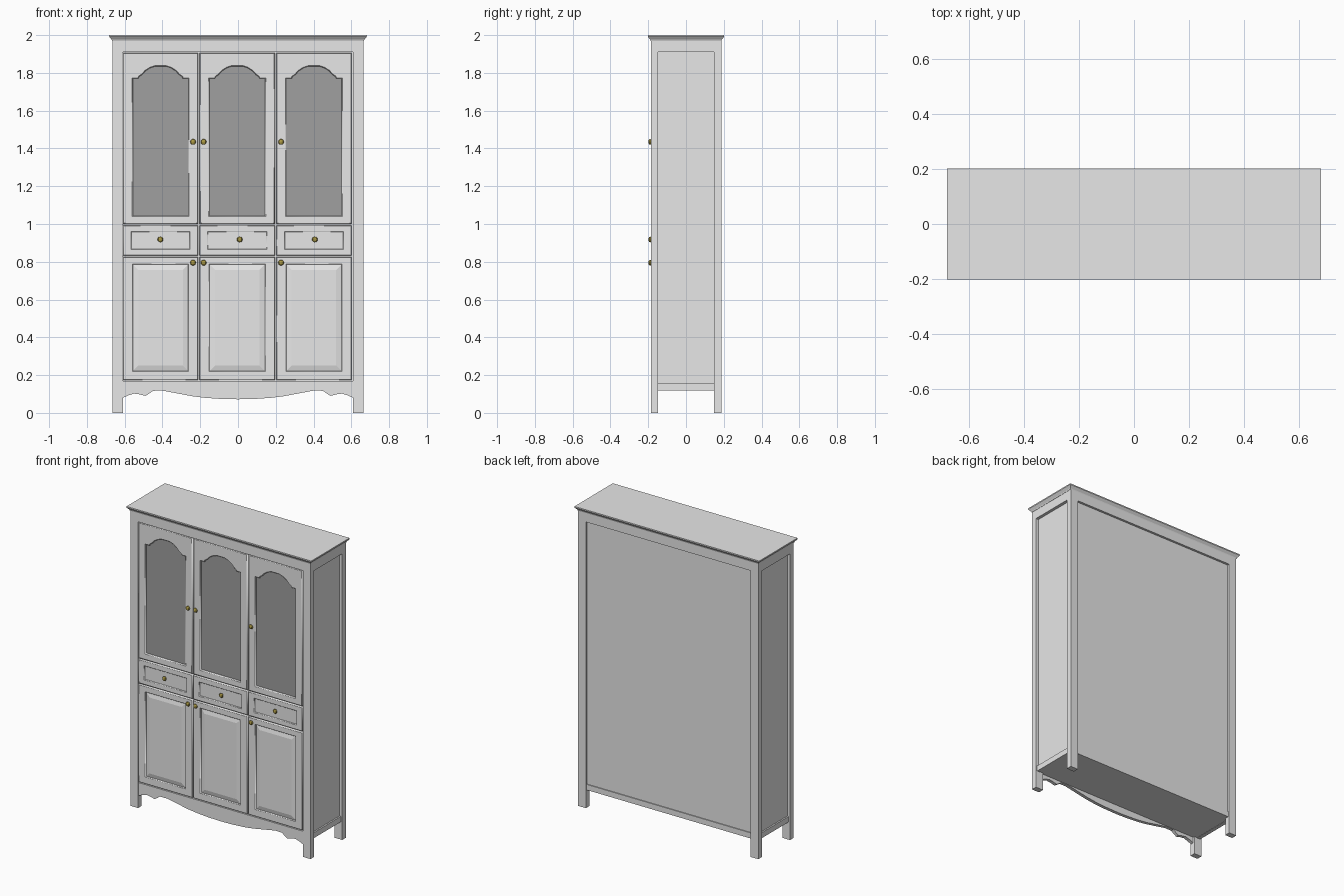
import bpy, bmesh, math

cube = bpy.data.objects.get("Cube")
if cube:
    bpy.data.objects.remove(cube, do_unlink=True)


def material(name, rgb):
    m = bpy.data.materials.new(name)
    m.use_nodes = True
    m.diffuse_color = (*rgb, 1)
    m.node_tree.nodes["Principled BSDF"].inputs["Base Color"].default_value = (*rgb, 1)
    return m


PAINT = material("painted_wood", (0.8, 0.8, 0.8))
GLASS = material("smoky_glass", (0.35, 0.35, 0.35))
BRASS = material("old_brass", (0.42, 0.33, 0.06))


def finish(name, bm, mat):
    bmesh.ops.recalc_face_normals(bm, faces=bm.faces)
    mesh = bpy.data.meshes.new(name)
    bm.to_mesh(mesh)
    bm.free()
    mesh.materials.append(mat)
    obj = bpy.data.objects.new(name, mesh)
    bpy.context.collection.objects.link(obj)
    return obj


def loft(name, rings, mat=PAINT):
    """Skin a stack of equal-length point rings and cap both ends."""
    bm = bmesh.new()
    rows = [[bm.verts.new(p) for p in ring] for ring in rings]
    n = len(rows[0])
    for a, b in zip(rows, rows[1:]):
        for i in range(n):
            j = (i + 1) % n
            bm.faces.new((a[i], a[j], b[j], b[i]))
    bm.faces.new(rows[0])
    bm.faces.new(rows[-1])
    return finish(name, bm, mat)


def rect(x0, x1, z0, z1):
    return [(x0, z0), (x1, z0), (x1, z1), (x0, z1)]


def prism(name, outline, y0, y1, mat=PAINT):
    return loft(name, [[(x, y, z) for x, z in outline] for y in (y0, y1)], mat)


def box(name, x0, x1, y0, y1, z0, z1, mat=PAINT):
    return prism(name, rect(x0, x1, z0, z1), y0, y1, mat)


def frame(name, outer, inner, y_front, y_back, bevel):
    """Board with an opening and chamfered edges."""
    curve = bpy.data.curves.new(name, "CURVE")
    curve.dimensions = "2D"
    curve.fill_mode = "BOTH"
    curve.extrude = (y_back - y_front) / 2 - bevel
    curve.bevel_depth = bevel
    curve.bevel_resolution = 0
    curve.offset = -bevel
    for loop in (outer, inner):
        s = curve.splines.new("POLY")
        s.points.add(len(loop) - 1)
        for p, (x, z) in zip(s.points, loop):
            p.co = (x, z, 0, 1)
        s.use_cyclic_u = True
    curve.materials.append(PAINT)
    obj = bpy.data.objects.new(name, curve)
    bpy.context.collection.objects.link(obj)
    obj.rotation_euler.x = math.pi / 2
    obj.location.y = (y_front + y_back) / 2
    bpy.ops.object.select_all(action="DESELECT")
    obj.select_set(True)
    bpy.context.view_layer.objects.active = obj
    bpy.ops.object.convert(target="MESH")


def knob(name, x, z):
    bm = bmesh.new()
    bmesh.ops.create_uvsphere(bm, u_segments=8, v_segments=6, radius=1)
    obj = finish(name, bm, BRASS)
    obj.scale = (0.015, 0.009, 0.015)
    obj.location = (x, -0.19, z)


# Carcass, with a recessed back and sides
box("carcass", -0.645, 0.645, -0.163, 0.172, 0.12, 1.93)

# Legs and side rails
for side, s in (("left", 1), ("right", -1)):
    box(side + "_front_leg", s * 0.609, s * 0.665, -0.185, -0.147, 0, 1.91)
    box(side + "_back_leg", s * 0.609, s * 0.665, 0.149, 0.187, 0, 1.91)
    box(side + "_bottom_rail", s * 0.63, s * 0.655, -0.147, 0.149, 0.118, 0.155)
box("back_bottom_rail", -0.609, 0.609, 0.16, 0.178, 0.118, 0.155)

# Fascia and flared crown
box("fascia", -0.665, 0.665, -0.185, 0.187, 1.91, 1.975)
steps = [(1.97, 0.667, 0.187), (1.976, 0.669, 0.189), (1.988, 0.679, 0.199),
         (1.992, 0.682, 0.202), (2.0, 0.682, 0.202)]
loft("crown", [[(-x, -y, z), (x, -y, z), (x, y, z), (-x, y, z)] for z, x, y in steps])

# Scalloped apron
half = [(0.609, 0.08), (0.58, 0.093), (0.55, 0.102), (0.52, 0.098), (0.49, 0.09),
        (0.47, 0.102), (0.45, 0.117), (0.40, 0.118), (0.31, 0.101), (0.24, 0.088),
        (0.175, 0.08), (0.09, 0.074)]
lower = half + [(0, 0.072)] + [(-x, z) for x, z in reversed(half)]
prism("apron", lower + [(-0.609, 0.168), (0.609, 0.168)], -0.18, -0.158)

# Three bays: glazed door, drawer and panelled door
FRONT, BACK, GAP = -0.181, -0.16, 0.004
arch = [(0.147, 1.77), (0.118, 1.77), (0.113, 1.78), (0.098, 1.79), (0.08, 1.81),
        (0.055, 1.826), (0.028, 1.835)]
for bay, cx in (("right", -0.41), ("middle", -0.004), ("left", 0.402)):
    x0, x1 = cx - 0.203 + GAP, cx + 0.203 - GAP
    opening = [(cx - 0.147, 1.043), (cx + 0.147, 1.043)]
    opening += [(cx + x, z) for x, z in arch] + [(cx - x, z) for x, z in reversed(arch)]
    frame(bay + "_glazed_door", rect(x0, x1, 1.0, 1.906), opening, FRONT, BACK, 0.004)
    box(bay + "_glass", cx - 0.16, cx + 0.16, -0.17, -0.162, 1.03, 1.85, GLASS)

    frame(bay + "_drawer", rect(x0, x1, 0.833, 0.993),
          rect(cx - 0.154, cx + 0.154, 0.867, 0.957), FRONT, BACK, 0.003)
    box(bay + "_drawer_panel", cx - 0.16, cx + 0.16, -0.174, -0.16, 0.86, 0.965)

    frame(bay + "_lower_door", rect(x0, x1, 0.173, 0.825),
          rect(cx - 0.146, cx + 0.146, 0.222, 0.785), FRONT, BACK, 0.003)
    loft(bay + "_raised_panel",
         [[(x, y, z) for x, z in rect(cx - 0.15 + i, cx + 0.15 - i, 0.218 + i, 0.789 - i)]
          for y, i in ((-0.16, 0), (-0.171, 0), (-0.179, 0.032))])

# Knobs
for x in (-0.238, -0.182, 0.228):
    knob("upper_door_knob", x, 1.435)
    knob("lower_door_knob", x, 0.795)
for x in (-0.411, 0.009, 0.407):
    knob("drawer_knob", x, 0.918)
